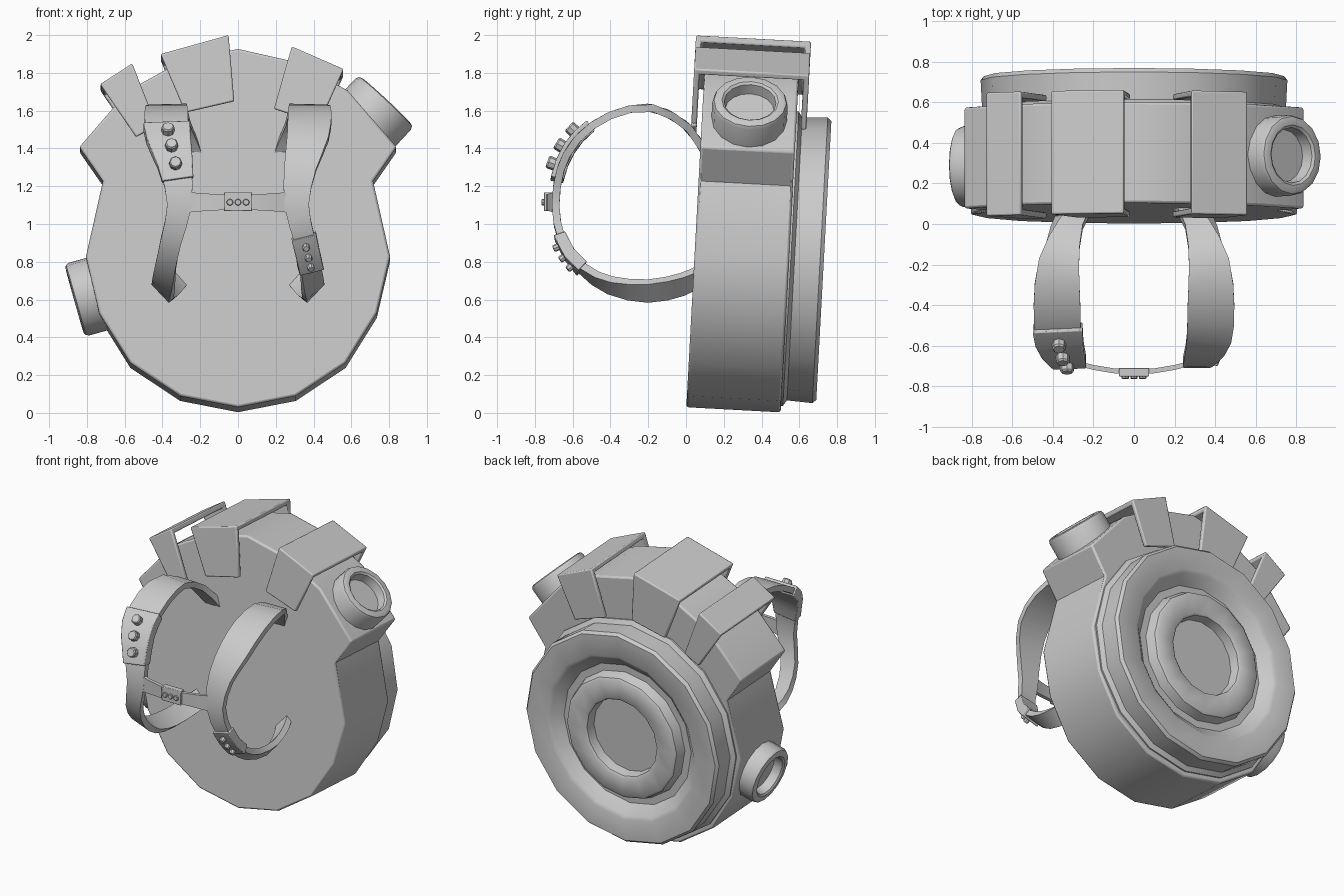
import bpy, bmesh, math
from mathutils import Vector as V, Matrix

if "Cube" in bpy.data.objects:
    bpy.data.objects.remove(bpy.data.objects["Cube"])

TILT = Matrix.Rotation(math.radians(-3.1), 4, 'X')   # the pack leans back slightly


def make(name, verts, faces, matrix=None, bevel=0, angle=30):
    me = bpy.data.meshes.new(name)
    me.from_pydata([tuple(v) for v in verts], [], faces)
    bm = bmesh.new()
    bm.from_mesh(me)
    bmesh.ops.remove_doubles(bm, verts=bm.verts, dist=1e-5)
    bmesh.ops.recalc_face_normals(bm, faces=bm.faces)
    if matrix:
        bm.transform(matrix)
    bm.to_mesh(me)
    bm.free()
    ob = bpy.data.objects.new(name, me)
    bpy.context.collection.objects.link(ob)
    if bevel:
        m = ob.modifiers.new("bevel", 'BEVEL')
        m.width, m.segments, m.limit_method = bevel, 2, 'ANGLE'
        m.angle_limit = math.radians(50)
    bpy.ops.object.select_all(action='DESELECT')
    ob.select_set(True)
    bpy.context.view_layer.objects.active = ob
    bpy.ops.object.shade_smooth_by_angle(angle=math.radians(angle))
    return ob


def loft(name, loops, **kw):
    """Skin a list of equal closed loops and cap both ends."""
    n = len(loops[0])
    faces = [(k * n + i, k * n + (i + 1) % n, (k + 1) * n + (i + 1) % n, (k + 1) * n + i)
             for k in range(len(loops) - 1) for i in range(n)]
    faces += [tuple(range(n)), tuple(range((len(loops) - 1) * n, len(loops) * n))]
    return make(name, [v for l in loops for v in l], faces, **kw)


def lathe(name, profile, origin, axis, seg=16, **kw):
    """Spin (radius, height) points about an axis."""
    q = V(axis).to_track_quat('Z', 'X')
    loops = [[V(origin) + q @ V((max(r, 1e-3) * math.cos(2 * math.pi * i / seg),
                                 max(r, 1e-3) * math.sin(2 * math.pi * i / seg), h))
              for i in range(seg)] for r, h in profile]
    return loft(name, loops, **kw)


def ribbon(name, samples, lo, hi, grow=1, **kw):
    """Flat band through (point, side, normal, width) samples."""
    return loft(name, [[p + s * w * grow * a / 2 + n * o for a, o in
                        ((-1, lo), (1, lo), (1, hi), (-1, hi))] for p, s, n, w in samples], **kw)


def studs(name, frames, lift, r, h):
    for p, s, n, w in frames:
        lathe(name, [(r, 0), (r, h * .8), (r * .8, h)], p + n * lift, n, 8)


# Main body: faceted drum with a wider shoulder crown
half = [(.306, .09), (.57, .265), (.735, .53), (.805, .83), (.715, 1.23),
        (.84, 1.41), (.58, 1.71), (.31, 1.86)]
outline = [(0, .03)] + half + [(0, 1.93)] + [(-x, z) for x, z in reversed(half)]
loft("pack_body", [[(x, y, z) for x, z in outline] for y in (0, .5)],
     matrix=TILT, bevel=.012, angle=30)

# Round back plate with groove, inner ring and recessed centre
lathe("back_ring", [(.78, .45), (.78, .51), (.75, .53), (.757, .665), (.74, .685), (.59, .685),
                    (.565, .67), (.50, .61), (.45, .61), (.43, .675), (.415, .685), (.29, .685),
                    (.275, .675), (.265, .61), (0, .61)],
      (0, 0, .845), (0, 1, 0), matrix=TILT, angle=35)

# Open pipe stubs on the upper right and lower left
for name, pos, axis in (("upper_pipe", (.785, .25, 1.668), (.68, 0, .73)),
                        ("lower_pipe", (-.865, .25, .61), (-.96, 0, -.27))):
    lathe(name, [(.2, -.22), (.2, -.025), (.192, -.006), (.178, 0), (.15, 0), (.137, -.01),
                 (.13, -.07), (0, -.07)], pos, axis, matrix=TILT, angle=35)

# U-shaped clamps wrapped over the crown (corners: TL, TR, BR, BL)
U = [(-.055, 0), (-.055, 1), (.555, 1), (.555, 0), (.525, 0), (.525, .9), (-.025, .9), (-.025, 0)]
for name, quad in (("clamp_centre", ((-.41, 1.90), (-.05, 2.0), (-.02, 1.65), (-.28, 1.59))),
                   ("clamp_right", ((.285, 1.94), (.56, 1.82), (.43, 1.53), (.19, 1.61))),
                   ("clamp_left", ((-.73, 1.74), (-.56, 1.85), (-.43, 1.52), (-.54, 1.46)))):
    tl, tr, br, bl = [V((x, 0, z)) for x, z in quad]
    loft(name, [[b.lerp(t, k) + V((0, y, 0)) for y, k in U] for b, t in ((bl, tl), (br, tr))],
         matrix=TILT, bevel=.008)

# Shoulder strap path: y, z, x, width, twist
PATH = [(.11, 1.36, .24, .11, 0), (.0, 1.52, .31, .12, 0), (-.19, 1.615, .37, .2, 0),
        (-.4, 1.575, .38, .23, 0), (-.565, 1.46, .37, .22, 0), (-.66, 1.30, .33, .17, 0),
        (-.69, 1.10, .31, .13, 0), (-.655, .91, .355, .11, .1), (-.55, .765, .385, .11, .3),
        (-.4, .675, .395, .12, .6), (-.2, .645, .395, .13, .85), (-.02, .68, .355, .13, .85),
        (.08, .73, .31, .12, .8)]


def raw(u):
    """Catmull-Rom interpolation of the path."""
    i = min(max(int(u), 0), len(PATH) - 2)
    t = u - i
    a, b, c, d = [PATH[min(max(j, 0), len(PATH) - 1)] for j in range(i - 1, i + 3)]
    return [.5 * (2 * q + (r - p) * t + (2 * p - 5 * q + 4 * r - s) * t * t
                  + (3 * q - p - 3 * r + s) * t ** 3) for p, q, r, s in zip(a, b, c, d)]


def frame(u, sign):
    y, z, x, w, tw = raw(u)
    p = V((sign * x, y, z))
    a, b = raw(min(u + .1, len(PATH) - 1)), raw(max(u - .1, 0))
    tan = V((sign * (a[2] - b[2]), a[0] - b[0], a[1] - b[1])).normalized()
    side = V((sign * math.cos(tw), 0, math.sin(tw)))
    side = (side - tan * side.dot(tan)).normalized()
    n = tan.cross(side)
    if n.dot(V((0, y + .25, z - 1.12))) < 0:
        n = -n
    return p, side, n, w


def span(u0, u1, k, sign):
    return [frame(u0 + (u1 - u0) * i / k, sign) for i in range(k + 1)]


# Shoulder straps
for name, sign in (("left_strap", -1), ("right_strap", 1)):
    ribbon(name, span(0, len(PATH) - 1, 24, sign), -.02, .02)

# Studded pad on the left strap, small buckle on the right strap
ribbon("strap_pad", span(3.6, 5.35, 4, -1), -.03, .04, 1.08, bevel=.006)
studs("pad_stud", [frame(u, -1) for u in (3.98, 4.48, 4.98)], .035, .034, .045)
ribbon("strap_buckle", span(6.85, 8.0, 2, 1), -.03, .035, 1.2, bevel=.004)
studs("buckle_stud", [frame(u, 1) for u in (7.1, 7.42, 7.74)], .03, .019, .03)

# Chest strap with centre buckle
UP, FRONT = V((0, 0, 1)), V((0, -1, 0))
ribbon("chest_strap", [(V((x, -.73 + .55 * x * x, 1.115)), UP, FRONT, .08 + .4 * x * x)
                       for x in (-.28, -.2, -.1, 0, .1, .2, .28)], -.012, .012)
ribbon("chest_buckle", [(V((x, -.73, 1.118)), UP, FRONT, .1) for x in (-.075, .075)],
       -.02, .022, bevel=.004)
studs("chest_stud", [(V((x, -.73, 1.115)), UP, FRONT, 0) for x in (-.043, 0, .043)],
      .02, .018, .014)
